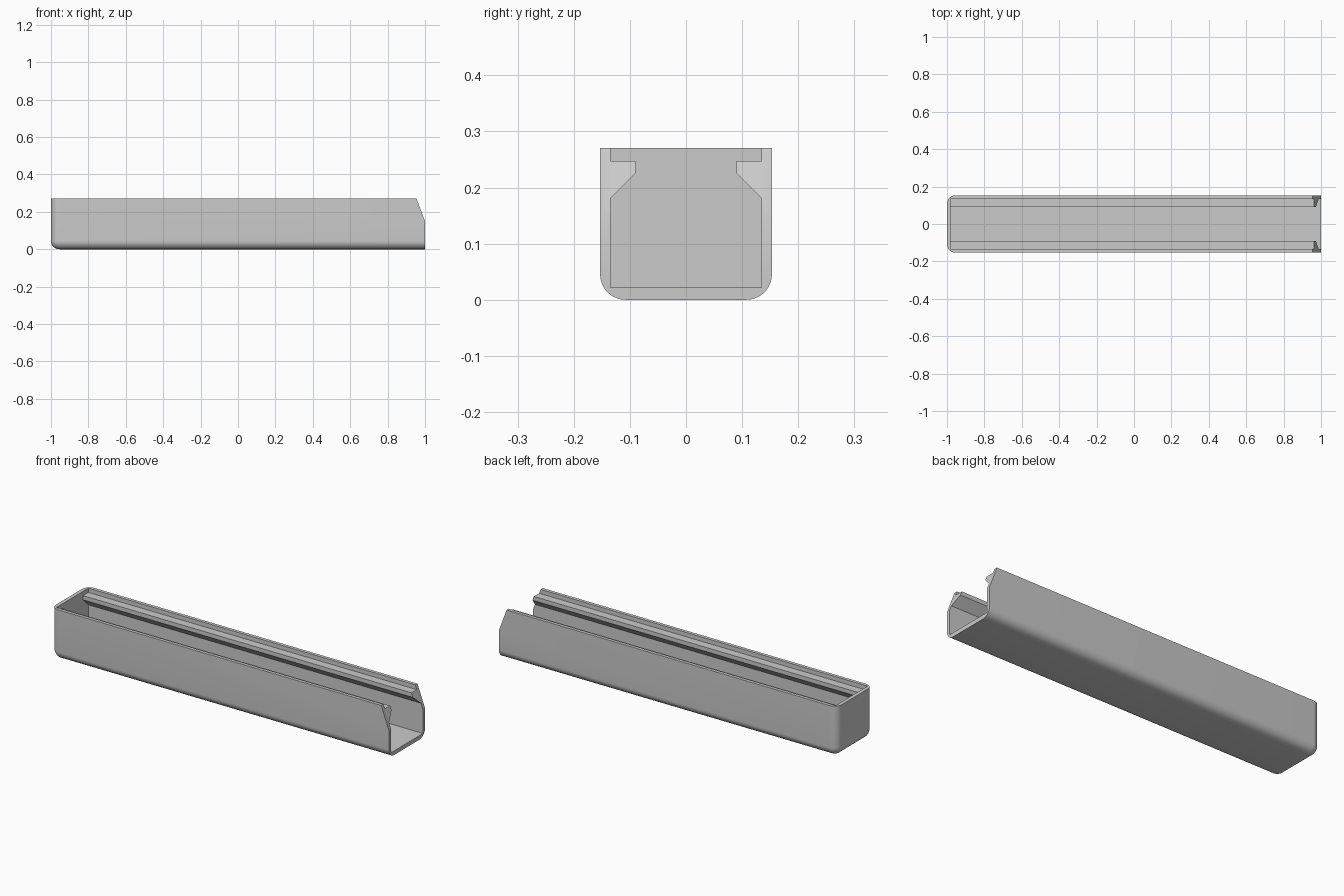
import bpy
import bmesh
import math

cube = bpy.data.objects.get("Cube")
if cube:
    bpy.data.objects.remove(cube, do_unlink=True)

END, HALF_W, HEIGHT = 1.0, 0.153, 0.27
INNER_W, FLOOR, WALL_X = 0.135, 0.022, -0.98
RADIUS = 0.045

grey = bpy.data.materials.new("light_grey")
grey.use_nodes = True
colour = (0.6, 0.6, 0.6, 1)
grey.diffuse_color = colour
grey.node_tree.nodes["Principled BSDF"].inputs["Base Color"].default_value = colour


def add_object(name, bm):
    bmesh.ops.recalc_face_normals(bm, faces=bm.faces)
    mesh = bpy.data.meshes.new(name)
    bm.to_mesh(mesh)
    bm.free()
    mesh.materials.append(grey)
    obj = bpy.data.objects.new(name, mesh)
    bpy.context.collection.objects.link(obj)
    return obj


def prism(name, profile, offset):
    """Extrude a closed 3D outline along an offset."""
    bm = bmesh.new()
    face = bm.faces.new([bm.verts.new(p) for p in profile])
    extruded = bmesh.ops.extrude_face_region(bm, geom=[face])["geom"]
    verts = [v for v in extruded if isinstance(v, bmesh.types.BMVert)]
    bmesh.ops.translate(bm, verts=verts, vec=offset)
    return add_object(name, bm)


def rounded_box(name, x0, x1, half_w, z0, z1, round_bottom):
    """Box with rounded closed end, and optionally rounded bottom edges."""
    bm = bmesh.new()
    bmesh.ops.create_cube(bm, size=1)
    for v in bm.verts:
        v.co = (x0 if v.co.x < 0 else x1,
                math.copysign(half_w, v.co.y),
                z0 if v.co.z < 0 else z1)
    edges = []
    for e in bm.edges:
        a, b = (v.co for v in e.verts)
        closed_end = a.x == x0 and b.x == x0
        upright = closed_end and a.y == b.y
        low = a.z == z0 and b.z == z0 and (closed_end or a.y == b.y)
        if upright or (round_bottom and low):
            edges.append(e)
    bmesh.ops.bevel(bm, geom=edges, offset=RADIUS, segments=10,
                    profile=0.5, affect='EDGES')
    return add_object(name, bm)


def subtract(target, cutter):
    mod = target.modifiers.new("cut", 'BOOLEAN')
    mod.operation = 'DIFFERENCE'
    mod.solver = 'EXACT'
    mod.object = cutter
    bpy.context.view_layer.objects.active = target
    bpy.ops.object.modifier_apply(modifier=mod.name)
    bpy.data.objects.remove(cutter, do_unlink=True)


# Outer tray and its inner cavity, open on top and at the right end
tray = rounded_box("channel_tray", -END, END, HALF_W, 0, HEIGHT, True)
cavity = rounded_box("cavity_cutter", WALL_X, 1.2, INNER_W, FLOOR, 0.5, False)

# Overhanging rails stay solid, so they are taken out of the cavity cutter
for side in (-1, 1):
    outline = [(0.2, 0.117), (0.09, 0.225), (0.09, 0.247), (0.2, 0.247)]
    rail = prism("rail", [(-1.1, side * y, z) for y, z in outline], (2.5, 0, 0))
    subtract(cavity, rail)
subtract(tray, cavity)

# Slanted upper corners at the open end
slant = [(0.91, 0.39), (0.955, HEIGHT), (END, 0.15), (1.045, 0.03), (1.3, 0.39)]
wedge = prism("slant_cutter", [(x, -0.3, z) for x, z in slant], (0, 0.6, 0))
subtract(tray, wedge)

bpy.ops.object.select_all(action='DESELECT')
tray.select_set(True)
bpy.context.view_layer.objects.active = tray
bpy.ops.object.shade_smooth_by_angle(angle=math.radians(30))
